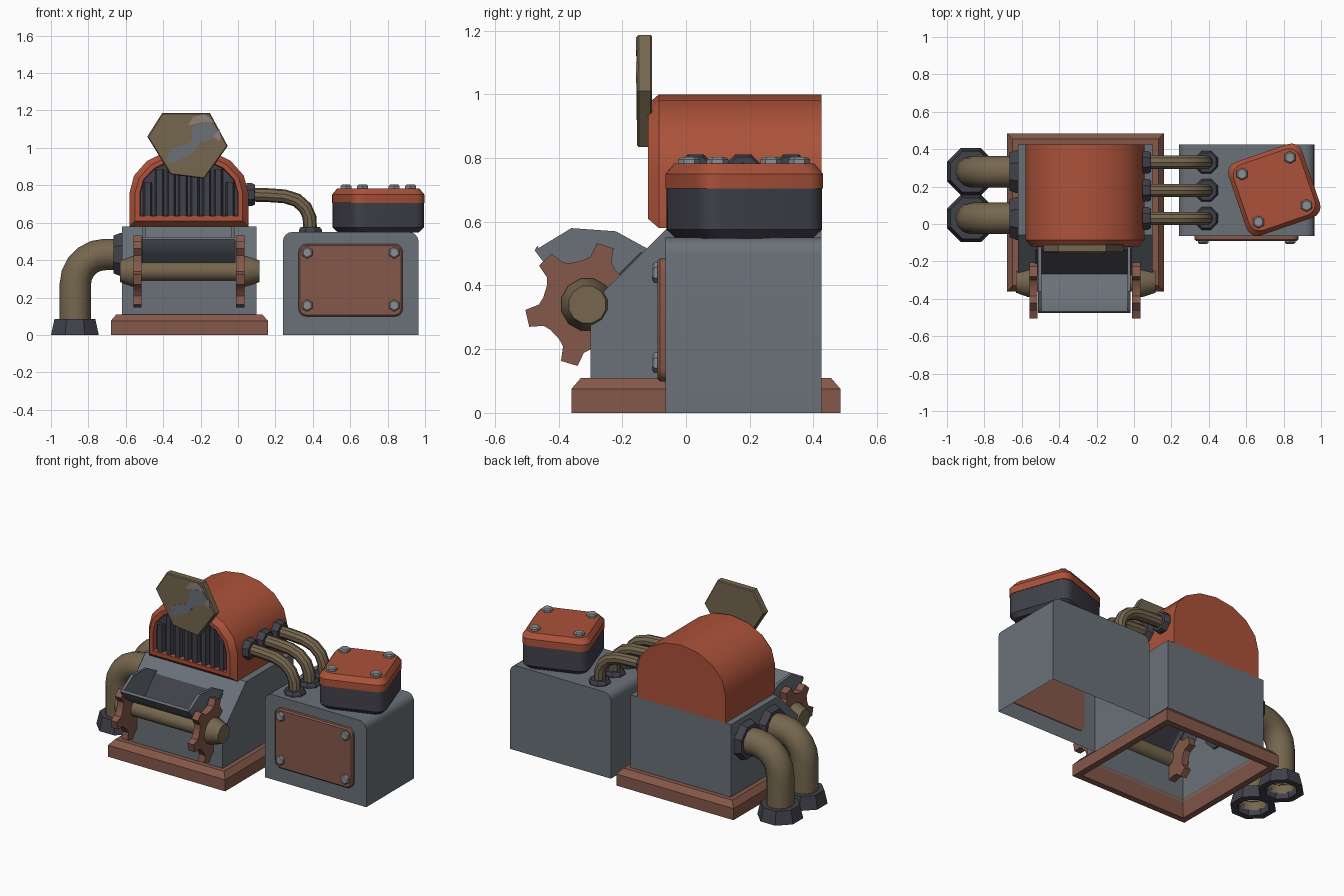
import bpy, bmesh, math
from mathutils import Vector

if "Cube" in bpy.data.objects:
    bpy.data.objects.remove(bpy.data.objects["Cube"])


def material(name, rgb):
    m = bpy.data.materials.new(name)
    m.diffuse_color = (*rgb, 1)
    m.use_nodes = True
    m.node_tree.nodes["Principled BSDF"].inputs["Base Color"].default_value = m.diffuse_color
    return m


ORANGE = material("orange_paint", (0.41, 0.085, 0.042))
GREY = material("steel_grey", (0.143, 0.165, 0.188))
OLIVE = material("olive_brass", (0.18, 0.135, 0.077))
BROWN = material("rust_brown", (0.235, 0.098, 0.068))
DARK = material("dark_iron", (0.052, 0.052, 0.07))
LIGHT = material("bolt_grey", (0.26, 0.28, 0.29))
PINK = material("worn_pink", (0.29, 0.21, 0.20))

AXES = {'x': lambda u, v, t: (t, u, v),
        'y': lambda u, v, t: (u, t, v),
        'z': lambda u, v, t: (u, v, t)}


def skin(name, rings, mat, caps=True, loop=False, open_bottom=False):
    """Join rings of 3D points, all with the same point count, into one mesh."""
    bm = bmesh.new()
    vs = [[bm.verts.new(p) for p in r] for r in rings]
    n = len(rings[0])
    for k in range(len(vs) if loop else len(vs) - 1):
        a, b = vs[k], vs[(k + 1) % len(vs)]
        for i in range(n):
            j = (i + 1) % n
            bm.faces.new((a[i], a[j], b[j], b[i]))
    if caps and not loop:
        bm.faces.new(vs[0])
        bm.faces.new(vs[-1])
    bmesh.ops.recalc_face_normals(bm, faces=bm.faces)
    if open_bottom:
        low = min(v.co.z for v in bm.verts)
        bad = [f for f in bm.faces if all(v.co.z < low + 1e-4 for v in f.verts)]
        bmesh.ops.delete(bm, geom=bad, context='FACES')
    me = bpy.data.meshes.new(name)
    bm.to_mesh(me)
    bm.free()
    me.materials.append(mat)
    ob = bpy.data.objects.new(name, me)
    bpy.context.collection.objects.link(ob)
    return ob


def loft(name, axis, sections, mat, **kw):
    """sections: list of (2D profile, position along axis)."""
    return skin(name, [[AXES[axis](u, v, t) for u, v in p] for p, t in sections], mat, **kw)


def prism(name, axis, pts, lo, hi, mat, **kw):
    return loft(name, axis, [(pts, lo), (pts, hi)], mat, **kw)


def circle(c, r, n, turn=0.5):
    return [(c[0] + r * math.cos(2 * math.pi * (i + turn) / n),
             c[1] + r * math.sin(2 * math.pi * (i + turn) / n)) for i in range(n)]


def lathe(name, axis, c, steps, n, mat, **kw):
    return loft(name, axis, [(circle(c, r, n), t) for t, r in steps], mat, **kw)


def rect(x0, x1, y0, y1, d=0):
    return [(x0 + d, y0 + d), (x1 - d, y0 + d), (x1 - d, y1 - d), (x0 + d, y1 - d)]


def rrect(cx, cy, w, h, r, n=4, rot=0):
    out = []
    for q, (sx, sy) in enumerate([(1, 1), (-1, 1), (-1, -1), (1, -1)]):
        for i in range(n + 1):
            a = math.pi / 2 * (q + i / n)
            x = sx * (w / 2 - r) + r * math.cos(a)
            y = sy * (h / 2 - r) + r * math.sin(a)
            out.append((cx + x * math.cos(rot) - y * math.sin(rot),
                        cy + x * math.sin(rot) + y * math.cos(rot)))
    return out


def pipe(name, path, y, r, n, mat):
    """Sweep a round section along an x-z path lying at depth y."""
    pts = [Vector(p) for p in path]
    rings = []
    for i, p in enumerate(pts):
        t = (pts[min(i + 1, len(pts) - 1)] - pts[max(i - 1, 0)]).normalized()
        rings.append([(p.x - t.y * r * math.cos(a), y + r * math.sin(a), p.y + t.x * r * math.cos(a))
                      for a in (2 * math.pi * k / n for k in range(n))])
    return skin(name, rings, mat, caps=False)


def elbow(start, corner, end, r, n):
    """Horizontal run to +-x, quarter bend, then straight down."""
    s = 1 if corner[0] > start[0] else -1
    cx, cz = corner[0] - s * r, corner[1] - r
    arc = [(cx + s * r * math.sin(a), cz + r * math.cos(a))
           for a in (math.pi / 2 * i / n for i in range(n + 1))]
    return [start] + arc + [end]


# Plinth frame, hollow below
PX = (-0.68, 0.16, -0.36, 0.485)
loft("plinth", 'z', [(rect(*PX), 0), (rect(*PX), 0.075), (rect(*PX, 0.03), 0.11),
                     (rect(*PX, 0.062), 0.11), (rect(*PX, 0.04), 0)], BROWN, loop=True)

# Main body with sloped front
prism("machine_body", 'x', [(-0.30, 0.09), (0.425, 0.09), (0.425, 0.58), (-0.06, 0.58), (-0.30, 0.34)],
      -0.62, 0.10, GREY, open_bottom=True)
prism("chute_opening", 'x', [(-0.275, 0.36), (-0.135, 0.50), (-0.141, 0.506), (-0.281, 0.366)],
      -0.53, -0.01, DARK)

# Chute tray: curved floor plus two side plates
FLOOR = [(-0.475, 0.51), (-0.43, 0.45), (-0.36, 0.40), (-0.27, 0.365)]
prism("tray_floor", 'x', FLOOR + [(u + 0.008, v + 0.014) for u, v in reversed(FLOOR)], -0.51, -0.02, GREY)
for i, x in enumerate((-0.512, -0.036)):
    prism(f"tray_side_{i}", 'x', FLOOR + [(-0.12, 0.515), (-0.22, 0.57), (-0.36, 0.58)], x, x + 0.018, GREY)

# Roller with flared hubs, and two gears
AXLE = (-0.31, 0.34)
lathe("roller", 'x', AXLE, [(-0.63, 0.06), (-0.565, 0.084), (-0.555, 0.084), (-0.555, 0.052), (0.03, 0.052),
                            (0.03, 0.084), (0.045, 0.084), (0.115, 0.06)], 12, OLIVE)
gear = []
for k in range(6):
    for off, r in ((-22, 0.14), (-13, 0.152), (-8, 0.195), (8, 0.195), (13, 0.152), (22, 0.14)):
        a = math.radians(73 + 60 * k + off)
        gear.append((AXLE[0] + r * math.cos(a), AXLE[1] + r * math.sin(a)))
for i, x in enumerate((-0.56, -0.01)):
    prism(f"gear_{i}", 'x', gear, x, x + 0.045, BROWN)

# Arched hood with recessed grille
CX, SPRING = -0.2625, 0.76


def arch(d, n=8):
    hw, h = 0.3175 - d, 0.24 - d
    top = [(CX - hw * math.cos(math.pi * i / n), SPRING + h * math.sin(math.pi * i / n)) for i in range(n + 1)]
    return [(CX - hw, 0.58 + d)] + top + [(CX + hw, 0.58 + d)]


loft("hood", 'y', [(arch(0), 0.425), (arch(0), -0.085), (arch(0.03), -0.12),
                   (arch(0.055), -0.12), (arch(0.06), -0.08)], ORANGE)
prism("grille_back", 'y', arch(0.059), -0.088, -0.079, DARK)
for i in range(8):
    x = CX + (i - 3.5) * 0.063
    far = min(abs(x - CX) + 0.025, 0.25)
    top = SPRING + 0.178 * math.sqrt(max(0, 1 - (far / 0.2575) ** 2))
    prism(f"grille_bar_{i}", 'z', [(x - 0.025, -0.085), (x - 0.015, -0.112), (x + 0.015, -0.112), (x + 0.025, -0.085)],
          0.635, top, DARK)

# Angled plate on the hood front, with worn patches
PLATE = [(-0.405, 1.187), (-0.15, 1.187), (-0.055, 1.01), (-0.18, 0.835), (-0.36, 0.858), (-0.485, 1.06)]
small = [(-0.27 + (x + 0.27) * 0.97, 1.015 + (z - 1.015) * 0.97) for x, z in PLATE]
loft("sight_plate", 'y', [(small, -0.154), (PLATE, -0.148), (PLATE, -0.112), (small, -0.106)], OLIVE)
prism("plate_grey_patch", 'y', [(-0.385, 0.93), (-0.36, 0.99), (-0.25, 1.03), (-0.24, 1.12), (-0.15, 1.14),
                                (-0.10, 1.08), (-0.13, 1.05), (-0.20, 1.03), (-0.25, 0.97), (-0.34, 0.92)],
      -0.156, -0.15, GREY)
prism("plate_pink_patch", 'y', [(-0.265, 1.12), (-0.24, 1.165), (-0.18, 1.18), (-0.125, 1.14), (-0.2, 1.135)],
      -0.157, -0.15, PINK)
prism("plate_pink_chip", 'y', [(-0.13, 1.06), (-0.10, 1.10), (-0.09, 1.06), (-0.10, 1.035)], -0.157, -0.15, PINK)

# Two large exhaust pipes on the left
for i, y in enumerate((0.28, 0.03)):
    pipe(f"exhaust_pipe_{i}", elbow((-0.61, 0.43), (-0.87, 0.43), (-0.87, 0.03), 0.16, 5), y, 0.084, 12, OLIVE)
    lathe(f"exhaust_wall_flange_{i}", 'x', (y, 0.43), [(-0.61, 0.124), (-0.63, 0.124), (-0.665, 0.11)], 8, DARK)
    lathe(f"exhaust_foot_{i}", 'z', (-0.872, y),
          [(0.085, 0.08), (0.085, 0.118), (0, 0.138), (0, 0.095), (0.06, 0.088)], 8, DARK, caps=False)

# Three thin pipes linking hood and box
for i, y in enumerate((0.03, 0.18, 0.33)):
    pipe(f"link_pipe_{i}", [(0.04, 0.75), (0.15, 0.748), (0.25, 0.741), (0.315, 0.72), (0.36, 0.68),
                            (0.382, 0.63), (0.387, 0.54)], y, 0.037, 10, OLIVE)
    lathe(f"link_wall_ring_{i}", 'x', (y, 0.75), [(0.045, 0.066), (0.075, 0.066), (0.09, 0.057)], 8, DARK)
    lathe(f"link_box_ring_{i}", 'z', (0.387, y), [(0.54, 0.066), (0.562, 0.066), (0.577, 0.055)], 8, DARK)

# Side box, open below, with rounded upper edges
box = [(0.965, 0), *rrect(0.6025, 0.275, 0.725, 0.55, 0.05)[:10], (0.24, 0)]
prism("side_box", 'y', box, -0.065, 0.425, GREY, open_bottom=True)

# Bolted front panel
loft("front_panel", 'y', [(rrect(0.602, 0.292, 0.556, 0.386, 0.04), -0.06),
                          (rrect(0.602, 0.292, 0.556, 0.386, 0.04), -0.082),
                          (rrect(0.602, 0.292, 0.540, 0.370, 0.034), -0.09)], BROWN)
for i, (x, z) in enumerate([(0.37, 0.44), (0.835, 0.44), (0.37, 0.157), (0.835, 0.157)]):
    lathe(f"panel_bolt_{i}", 'y', (x, z), [(-0.085, 0.032), (-0.1, 0.032), (-0.106, 0.024)], 6, LIGHT)

# Turned cap on the box: dark base, orange lid, bolts
ROT, CAP = math.radians(19), (0.75, 0.183)


def cap(d):
    return rrect(*CAP, 0.415 - 2 * d, 0.415 - 2 * d, 0.06, 4, ROT)


loft("cap_base", 'z', [(cap(0.025), 0.548), (cap(0.003), 0.575), (cap(0.003), 0.705)], DARK)
loft("cap_lid", 'z', [(cap(0), 0.705), (cap(0), 0.75), (cap(0.022), 0.783)], ORANGE)
for i in range(4):
    a = ROT + math.pi / 4 + i * math.pi / 2
    c = (CAP[0] + 0.192 * math.cos(a), CAP[1] + 0.192 * math.sin(a))
    lathe(f"cap_bolt_{i}", 'z', c, [(0.775, 0.034), (0.796, 0.034), (0.803, 0.026)], 6, LIGHT)

# Smooth curved surfaces, keep hard edges
bpy.ops.object.select_all(action='SELECT')
bpy.context.view_layer.objects.active = bpy.data.objects["hood"]
bpy.ops.object.shade_smooth_by_angle(angle=math.radians(32))
